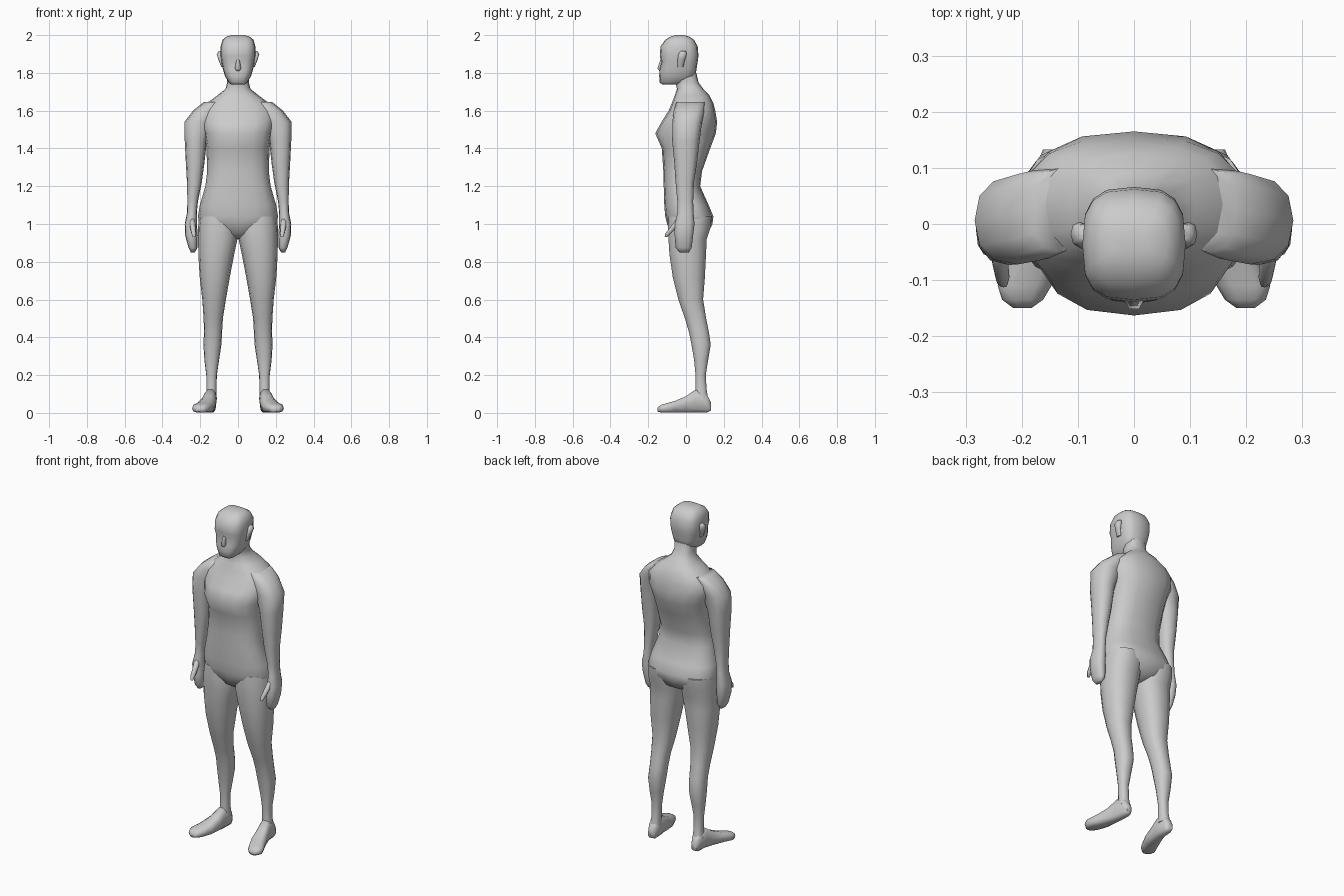
import bpy, bmesh, math


def loft(name, rings, n=14, power=2.4, axis='z', mirror=False):
    """Skin rounded rings. Ring = (t, xmin, xmax, amin, amax), t along axis,
    a = y for upright parts or z for parts running along y."""
    bm = bmesh.new()
    loops = []
    for t, x0, x1, a0, a1 in rings:
        loop = []
        for i in range(n):
            ang = 2 * math.pi * i / n
            c, s = math.cos(ang), math.sin(ang)
            x = (x0 + x1) / 2 + (x1 - x0) / 2 * math.copysign(abs(c) ** (2 / power), c)
            a = (a0 + a1) / 2 + (a1 - a0) / 2 * math.copysign(abs(s) ** (2 / power), s)
            loop.append(bm.verts.new((x, a, t) if axis == 'z' else (x, t, a)))
        loops.append(loop)
    for lo, hi in zip(loops, loops[1:]):
        for i in range(n):
            j = (i + 1) % n
            bm.faces.new((lo[i], lo[j], hi[j], hi[i]))
    bm.faces.new(loops[0])
    bm.faces.new(loops[-1])
    bmesh.ops.recalc_face_normals(bm, faces=bm.faces)
    mesh = bpy.data.meshes.new(name)
    bm.to_mesh(mesh)
    bm.free()
    mesh.shade_smooth()
    mesh.set_sharp_from_angle(angle=math.radians(65))
    ob = bpy.data.objects.new(name, mesh)
    bpy.context.collection.objects.link(ob)
    if mirror:
        ob.modifiers.new("Mirror", 'MIRROR')
    return ob


def centred(rows):
    return [(z, -w, w, f, b) for z, w, f, b in rows]


# torso with neck: height, half width, front, back
loft("torso", centred([
    (0.92, 0.03, -0.03, 0.06), (0.95, 0.11, -0.075, 0.115), (1.00, 0.205, -0.10, 0.14),
    (1.04, 0.212, -0.11, 0.145), (1.10, 0.202, -0.115, 0.12), (1.20, 0.173, -0.118, 0.075),
    (1.28, 0.163, -0.12, 0.085), (1.40, 0.167, -0.128, 0.128), (1.48, 0.18, -0.163, 0.158),
    (1.54, 0.20, -0.13, 0.165), (1.60, 0.20, -0.092, 0.155), (1.64, 0.165, -0.075, 0.145),
    (1.68, 0.11, -0.06, 0.125), (1.715, 0.066, -0.048, 0.092), (1.75, 0.057, -0.055, 0.066),
    (1.80, 0.06, -0.06, 0.055)]), n=16, power=2.5)

# head
loft("head", centred([
    (1.738, 0.036, -0.125, -0.05), (1.75, 0.05, -0.14, 0.01), (1.785, 0.07, -0.142, 0.05),
    (1.82, 0.08, -0.14, 0.056), (1.86, 0.088, -0.131, 0.062), (1.89, 0.092, -0.139, 0.066),
    (1.94, 0.092, -0.135, 0.062), (1.975, 0.082, -0.11, 0.043), (1.993, 0.06, -0.08, 0.015),
    (2.0, 0.03, -0.055, -0.01)]), n=16, power=3)

# nose
loft("nose", centred([
    (1.81, 0.012, -0.142, -0.12), (1.822, 0.017, -0.154, -0.12),
    (1.87, 0.008, -0.137, -0.12)]), n=6, power=2)

# ears
loft("ears", [
    (1.83, 0.075, 0.088, -0.045, -0.015), (1.87, 0.08, 0.104, -0.045, -0.005),
    (1.90, 0.08, 0.113, -0.04, 0.004), (1.915, 0.08, 0.102, -0.03, 0.0)],
    n=8, mirror=True)

# arms with hands
loft("arms", [
    (0.85, 0.228, 0.25, -0.035, 0.015), (0.875, 0.215, 0.262, -0.055, 0.03),
    (0.94, 0.213, 0.28, -0.06, 0.038), (1.00, 0.218, 0.282, -0.06, 0.045),
    (1.06, 0.218, 0.27, -0.045, 0.04), (1.12, 0.212, 0.268, -0.046, 0.038),
    (1.22, 0.192, 0.27, -0.055, 0.042), (1.32, 0.178, 0.276, -0.062, 0.058),
    (1.44, 0.165, 0.282, -0.073, 0.072), (1.54, 0.13, 0.284, -0.072, 0.085),
    (1.60, 0.10, 0.238, -0.065, 0.098), (1.645, 0.08, 0.182, -0.05, 0.10)],
    n=12, mirror=True)

# thumbs
loft("thumbs", [
    (0.93, 0.225, 0.24, -0.113, -0.1), (0.95, 0.222, 0.247, -0.11, -0.08),
    (0.99, 0.225, 0.255, -0.078, -0.04), (1.03, 0.23, 0.258, -0.05, -0.02)],
    n=8, mirror=True)

# legs
loft("legs", [
    (0.07, 0.112, 0.175, 0.045, 0.12), (0.12, 0.114, 0.167, 0.05, 0.11),
    (0.20, 0.112, 0.168, 0.05, 0.105), (0.28, 0.10, 0.178, 0.042, 0.118),
    (0.36, 0.088, 0.183, 0.028, 0.132), (0.43, 0.084, 0.18, 0.014, 0.122),
    (0.50, 0.08, 0.182, -0.007, 0.108), (0.60, 0.064, 0.189, -0.042, 0.092),
    (0.72, 0.043, 0.203, -0.072, 0.102), (0.84, 0.02, 0.21, -0.09, 0.108),
    (0.92, 0.003, 0.211, -0.095, 0.112), (0.98, 0.0, 0.212, -0.098, 0.132),
    (1.04, 0.01, 0.205, -0.095, 0.137)], n=14, power=2.3, mirror=True)

# feet, heel to toe
loft("feet", [
    (0.133, 0.128, 0.162, 0.012, 0.055), (0.11, 0.115, 0.172, 0.0, 0.10),
    (0.05, 0.114, 0.18, 0.0, 0.125), (0.0, 0.118, 0.197, 0.0, 0.09),
    (-0.06, 0.126, 0.222, 0.0, 0.064), (-0.11, 0.147, 0.243, 0.0, 0.05),
    (-0.135, 0.162, 0.235, 0.002, 0.042), (-0.15, 0.183, 0.215, 0.006, 0.028)],
    n=10, power=2.8, axis='y', mirror=True)
